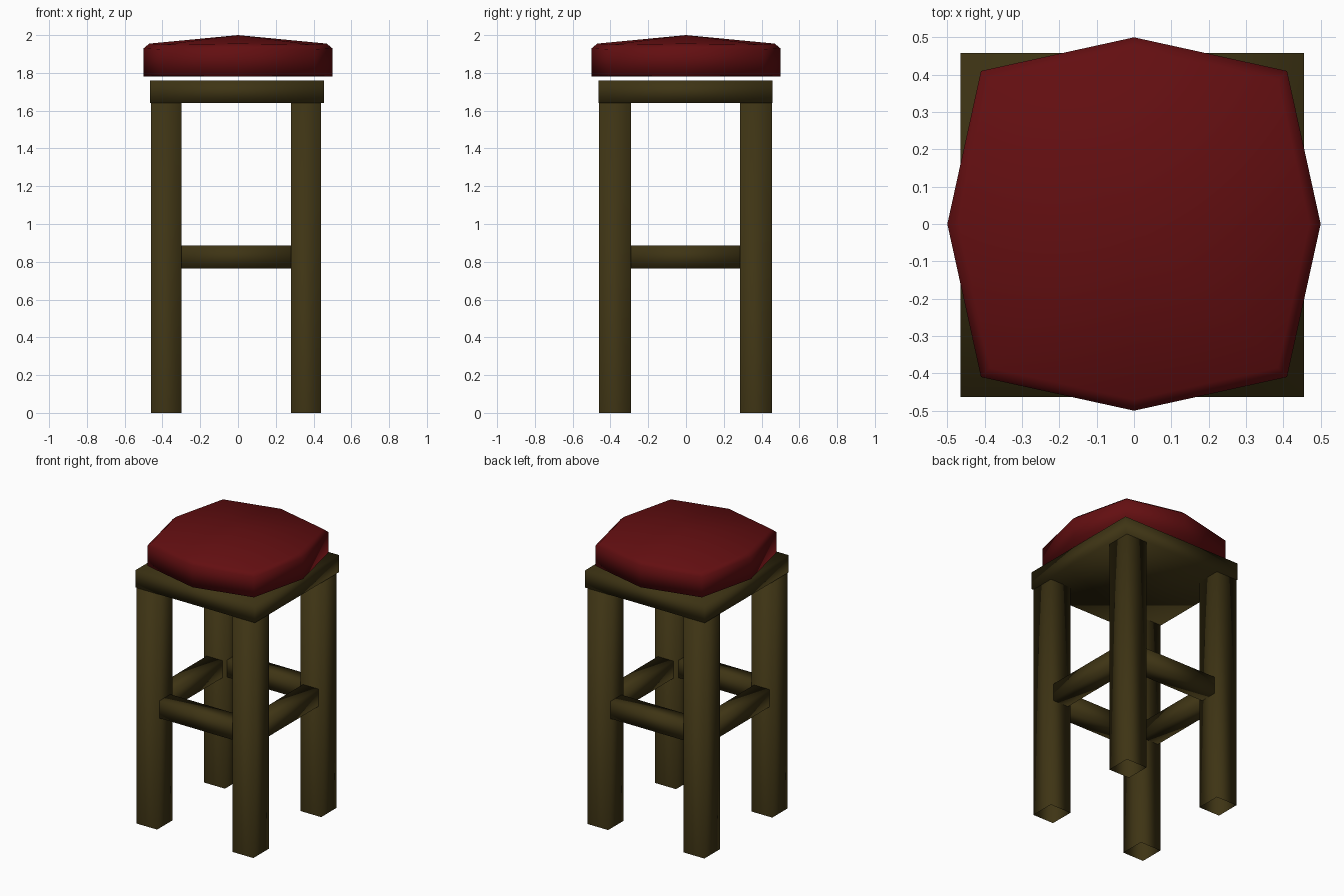
import bpy, bmesh, math

if "Cube" in bpy.data.objects:
    bpy.data.objects.remove(bpy.data.objects["Cube"])


def material(name, rgb):
    m = bpy.data.materials.new(name)
    m.diffuse_color = (*rgb, 1)
    m.use_nodes = True
    m.node_tree.nodes["Principled BSDF"].inputs["Base Color"].default_value = m.diffuse_color
    return m


WOOD = material("dark wood", (0.048, 0.034, 0.007))
RED = material("red leather", (0.125, 0.0045, 0.0055))


def finish(name, bm, mat):
    bmesh.ops.recalc_face_normals(bm, faces=bm.faces)
    for f in bm.faces:
        f.smooth = True
    me = bpy.data.meshes.new(name)
    bm.to_mesh(me)
    bm.free()
    me.materials.append(mat)
    ob = bpy.data.objects.new(name, me)
    bpy.context.collection.objects.link(ob)
    return ob


def box(name, x, y, z, open_bottom=False):
    bm = bmesh.new()
    bmesh.ops.create_cube(bm, size=1)
    for v in bm.verts:
        for i, (lo, hi) in enumerate((x, y, z)):
            v.co[i] = hi if v.co[i] > 0 else lo
    if open_bottom:
        low = [f for f in bm.faces if all(v.co.z < z[0] + 1e-4 for v in f.verts)]
        bmesh.ops.delete(bm, geom=low, context='FACES_ONLY')
    return finish(name, bm, WOOD)


# legs: hollow posts under the four corners
LEG_X = {"left": (-0.46, -0.30), "right": (0.28, 0.44)}
LEG_Y = {"front": (-0.46, -0.29), "back": (0.285, 0.455)}
for ny, y in LEG_Y.items():
    for nx, x in LEG_X.items():
        box(f"{ny}_{nx}_leg", x, y, (0, 1.64), open_bottom=True)

# rungs between the legs
RUNG_Z = (0.765, 0.885)
for n, y in LEG_Y.items():
    box(f"{n}_rung", (-0.30, 0.28), (y[0] + 0.025, y[1] - 0.025), RUNG_Z)
for n, x in LEG_X.items():
    box(f"{n}_rung", (x[0] + 0.02, x[1] - 0.02), (-0.29, 0.285), RUNG_Z)

# seat board
box("seat_board", (-0.465, 0.455), (-0.463, 0.458), (1.64, 1.76))

# cushion: eight-sided rings with a slightly domed top
bm = bmesh.new()
rings = []
for scale, z_mid, z_corner in ((1, 1.78, 1.785), (1, 1.93, 1.925), (0.94, 1.955, 1.95)):
    ring = []
    for i in range(8):
        r = (0.41 * math.sqrt(2) if i % 2 else 0.5) * scale
        a = math.pi / 4 * i
        ring.append(bm.verts.new((r * math.cos(a), r * math.sin(a), z_corner if i % 2 else z_mid)))
    rings.append(ring)
top = bm.verts.new((0, 0, 2.0))
base = bm.verts.new((0, 0, 1.78))
for i in range(8):
    j = (i + 1) % 8
    for lo, hi in zip(rings, rings[1:]):
        bm.faces.new((lo[i], lo[j], hi[j], hi[i]))
    bm.faces.new((rings[-1][i], rings[-1][j], top))
    bm.faces.new((rings[0][j], rings[0][i], base))
finish("cushion", bm, RED)
